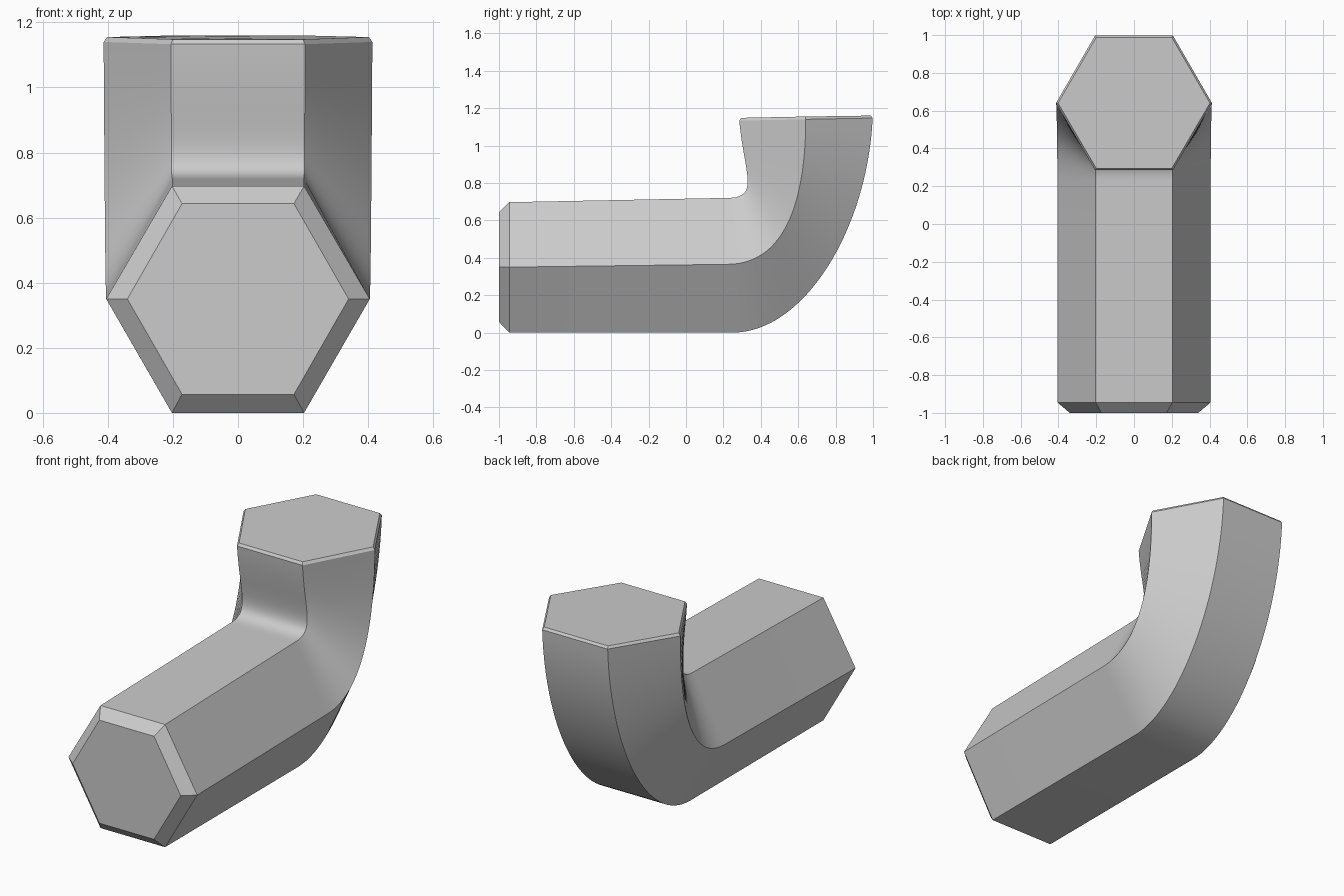
import bpy
import bmesh
from mathutils import Vector
from mathutils.geometry import interpolate_bezier

cube = bpy.data.objects.get("Cube")
if cube:
    bpy.data.objects.remove(cube, do_unlink=True)

grey = bpy.data.materials.new("plain grey")
grey.use_nodes = True
grey.diffuse_color = (0.6, 0.6, 0.6, 1)
grey.node_tree.nodes["Principled BSDF"].inputs["Base Color"].default_value = (0.6, 0.6, 0.6, 1)

STEPS = 32


def rail(bevel, start, bend, cap):
    """Side profile (y, z) of one corner edge: bevel, straight run, bend, bevelled end."""
    curve = interpolate_bezier(*[Vector((0, y, z)) for y, z in bend], STEPS + 1)
    return [bevel, start] + [(p.y, p.z) for p in curve] + [cap]


# Corner edges: outside of the bend, widest line, inside of the bend
outer = rail((-1, 0.057), (-0.945, 0),
             [(0.25, 0), (0.63, 0), (0.97, 0.55), (0.998, 1.147)], (0.988, 1.16))
middle = rail((-1, 0.35), (-0.945, 0.35),
              [(0.22, 0.365), (0.55, 0.365), (0.64, 0.75), (0.64, 1.14)], (0.64, 1.155))
inner = rail((-1, 0.643), (-0.945, 0.697),
             [(0.22, 0.72), (0.40, 0.72), (0.31, 0.85), (0.285, 1.133)], (0.295, 1.148))


def widths(first, start, end, last):
    count = len(outer)
    body = [start + (end - start) * i / (count - 3) for i in range(count - 2)]
    return [first] + body + [last]


narrow = widths(0.172, 0.203, 0.206, 0.2)
wide = widths(0.34, 0.405, 0.413, 0.402)

# Six-sided bar swept along the corner edges
bm = bmesh.new()
rings = []
for o, m, n, a, b in zip(outer, middle, inner, narrow, wide):
    corners = [(-a, *o), (a, *o), (b, *m), (a, *n), (-a, *n), (-b, *m)]
    rings.append([bm.verts.new(c) for c in corners])
for r, s in zip(rings, rings[1:]):
    for k in range(6):
        j = (k + 1) % 6
        bm.faces.new((r[k], r[j], s[j], s[k]))
caps = [bm.faces.new(rings[0]), bm.faces.new(rings[-1])]
bmesh.ops.recalc_face_normals(bm, faces=bm.faces)

# Smooth along the bend, crisp at corners and bevels
for f in bm.faces:
    f.smooth = True
for r, s in zip(rings, rings[1:]):
    for v, w in zip(r, s):
        bm.edges.get((v, w)).smooth = False
for r in (rings[0], rings[1], rings[-2], rings[-1]):
    for k in range(6):
        bm.edges.get((r[k], r[(k + 1) % 6])).smooth = False

mesh = bpy.data.meshes.new("bent_hex_bar")
bm.to_mesh(mesh)
bm.free()
mesh.materials.append(grey)
bar = bpy.data.objects.new("bent_hex_bar", mesh)
bpy.context.collection.objects.link(bar)
